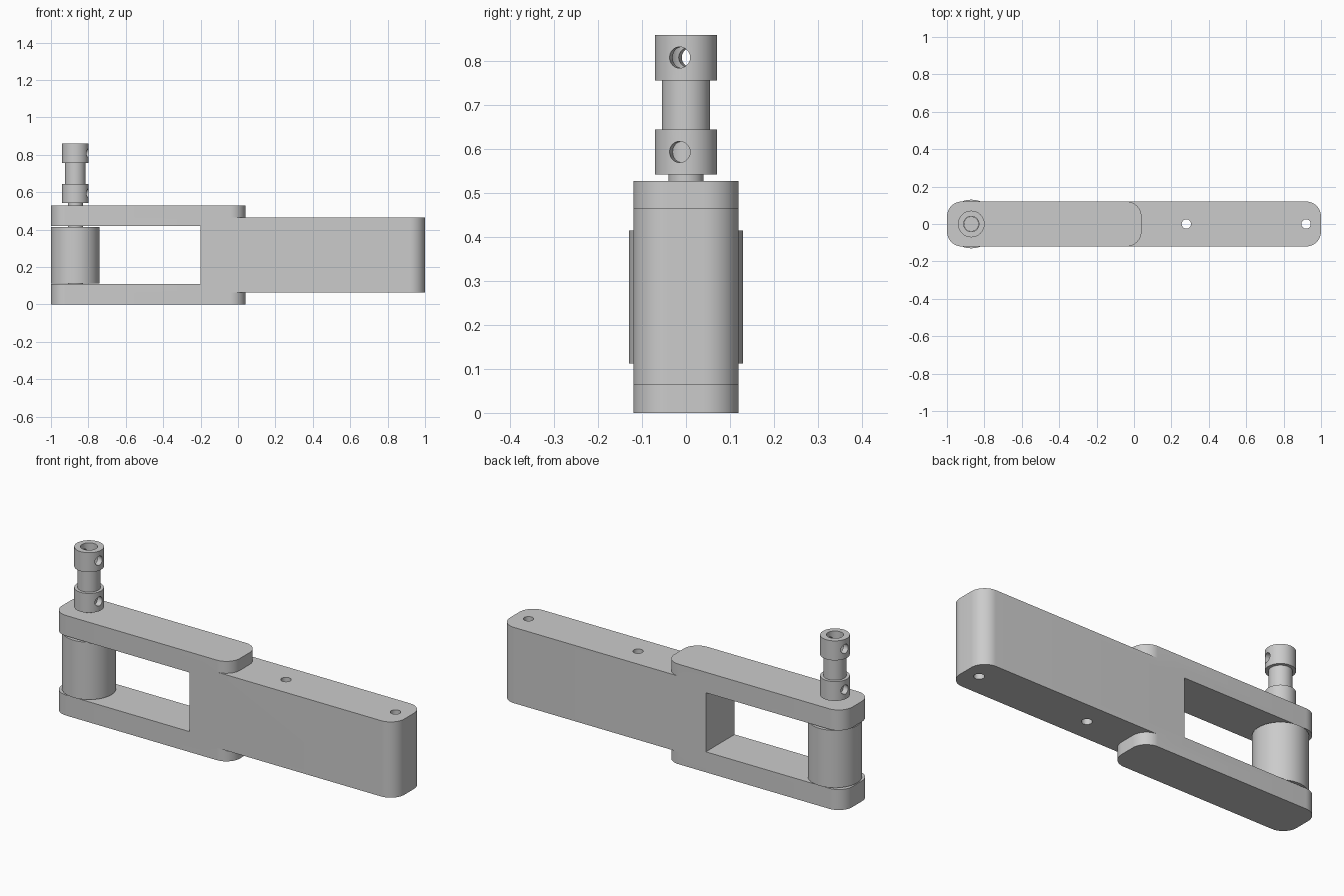
import bpy, bmesh
from math import cos, sin, pi, radians
from mathutils import Matrix

if "Cube" in bpy.data.objects:
    bpy.data.objects.remove(bpy.data.objects["Cube"], do_unlink=True)

grey = bpy.data.materials.new("plain grey")
grey.use_nodes = True
COLOUR = (0.6, 0.6, 0.6, 1)
grey.diffuse_color = COLOUR
grey.node_tree.nodes["Principled BSDF"].inputs["Base Color"].default_value = COLOUR

HALF_WIDTH = 0.12
PIVOT_X = -0.87


def finish(name, bm):
    bmesh.ops.recalc_face_normals(bm, faces=bm.faces)
    mesh = bpy.data.meshes.new(name)
    bm.to_mesh(mesh)
    bm.free()
    mesh.materials.append(grey)
    obj = bpy.data.objects.new(name, mesh)
    bpy.context.collection.objects.link(obj)
    return obj


def bar(name, x0, x1, z0, z1, r_left, r_right):
    """Upright slab with rounded vertical corners at either end."""
    outline = []
    corners = [(x1, 1, r_right, 0), (x0, 1, r_left, 90),
               (x0, -1, r_left, 180), (x1, -1, r_right, 270)]
    for x, side, r, start in corners:
        cx = x - r if x == x1 else x + r
        cy = side * (HALF_WIDTH - r)
        for i in range(13 if r else 1):
            a = radians(start + i * 7.5)
            outline.append((cx + r * cos(a), cy + r * sin(a), z0))
    bm = bmesh.new()
    face = bm.faces.new([bm.verts.new(p) for p in outline])
    top = bmesh.ops.extrude_face_region(bm, geom=[face])["geom"]
    bmesh.ops.translate(bm, vec=(0, 0, z1 - z0),
                        verts=[v for v in top if isinstance(v, bmesh.types.BMVert)])
    return finish(name, bm)


def cylinder(name, x, r, z0, z1, segments=64):
    bm = bmesh.new()
    bmesh.ops.create_cone(bm, cap_ends=True, segments=segments, radius1=r, radius2=r,
                          depth=z1 - z0, matrix=Matrix.Translation((x, 0, (z0 + z1) / 2)))
    return finish(name, bm)


def lathe(name, x, profile, steps=64):
    """Revolve a closed (radius, height) profile about a vertical axis."""
    bm = bmesh.new()
    rings = [[bm.verts.new((x + r * cos(2 * pi * i / steps), r * sin(2 * pi * i / steps), z))
              for r, z in profile] for i in range(steps)]
    n = len(profile)
    for i in range(steps):
        a, b = rings[i], rings[(i + 1) % steps]
        for j in range(n):
            k = (j + 1) % n
            bm.faces.new((a[j], b[j], b[k], a[k]))
    return finish(name, bm)


def combine(target, tool, operation):
    mod = target.modifiers.new("combine", "BOOLEAN")
    mod.object, mod.operation, mod.solver = tool, operation, "EXACT"
    bpy.context.view_layer.objects.active = target
    bpy.ops.object.modifier_apply(modifier=mod.name)
    bpy.data.objects.remove(tool, do_unlink=True)


# Arm block joined to the two fork plates
arm = bar("forked_arm", -0.2, 1.0, 0.065, 0.465, 0, 0.08)
for z0, z1 in ((0, 0.108), (0.42, 0.528)):
    combine(arm, bar("fork_plate", -1.0, 0.04, z0, z1, 0.08, 0.08), "UNION")

# Vertical bolt holes through the block
for x in (0.28, 0.92):
    combine(arm, cylinder("bolt_hole_cutter", x, 0.025, -0.1, 0.7, 32), "DIFFERENCE")

# Roller and its shaft
roller = cylinder("roller", PIVOT_X, 0.13, 0.112, 0.415)
shaft = cylinder("shaft", PIVOT_X, 0.04, 0.05, 0.655)

# Shaft coupler: two collars joined by a narrower sleeve
bore, sleeve, collar = 0.041, 0.055, 0.071
coupler = lathe("shaft_coupler", PIVOT_X, [
    (bore, 0.543), (collar, 0.543), (collar, 0.645), (sleeve, 0.645),
    (sleeve, 0.757), (collar, 0.757), (collar, 0.86), (bore, 0.86)])

# Cross holes for the set screws
for z in (0.594, 0.809):
    pin = cylinder("cross_hole_cutter", 0, 0.024, -0.15, 0.15, 32)
    pin.data.transform(Matrix.Translation((PIVOT_X, 0, z))
                       @ Matrix.Rotation(radians(-12), 4, "Z")
                       @ Matrix.Rotation(radians(90), 4, "Y"))
    combine(coupler, pin, "DIFFERENCE")

# Smooth the round surfaces and keep the edges crisp
bpy.ops.object.select_all(action="DESELECT")
for obj in (arm, roller, shaft, coupler):
    obj.select_set(True)
bpy.context.view_layer.objects.active = arm
bpy.ops.object.shade_smooth_by_angle(angle=radians(30))
